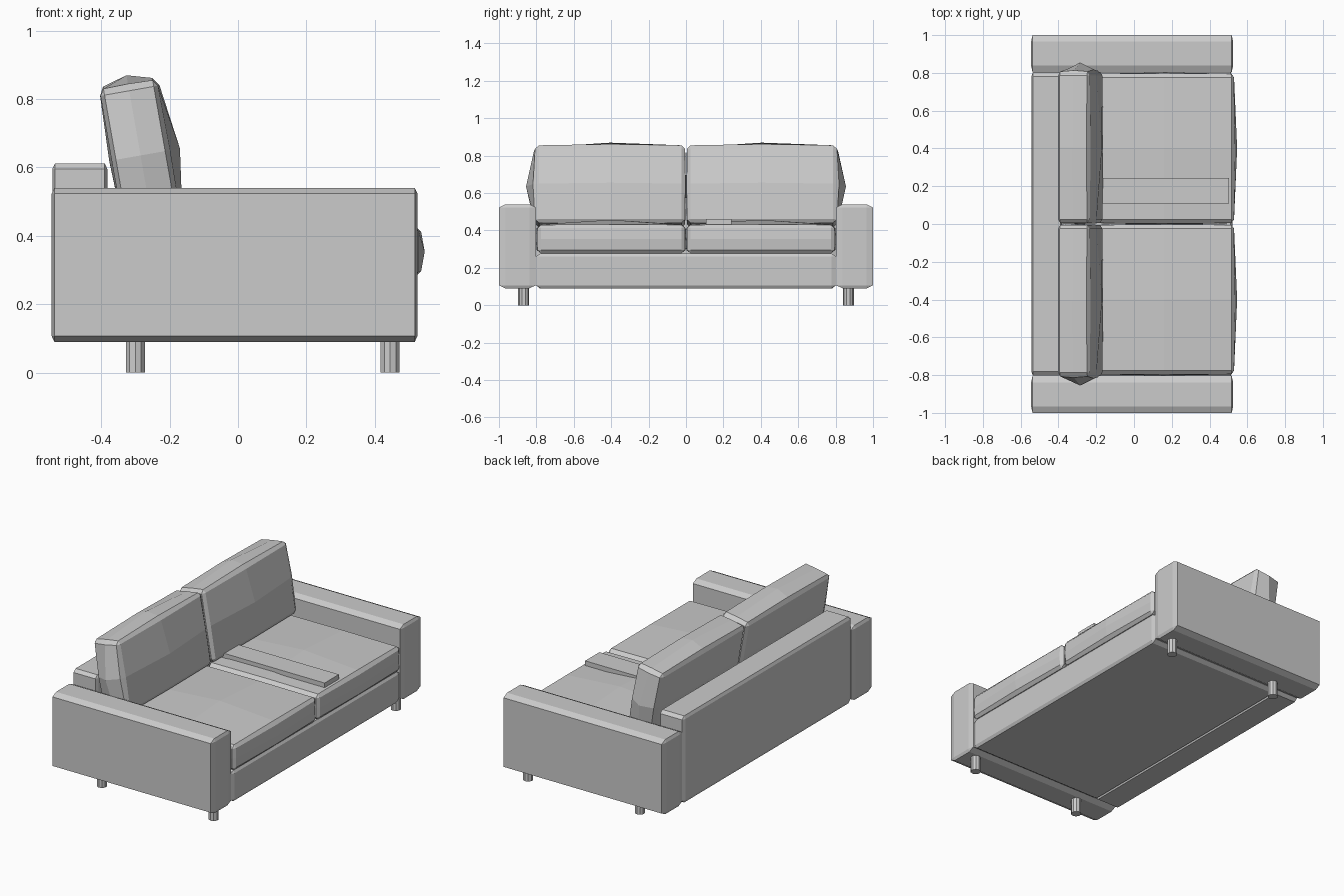
import bpy, bmesh, math
from mathutils import Vector, Matrix

if "Cube" in bpy.data.objects:
    bpy.data.objects.remove(bpy.data.objects["Cube"])


def finish(bm, name, loc, tilt=0.0):
    bmesh.ops.recalc_face_normals(bm, faces=bm.faces)
    bm.transform(Matrix.Translation(loc) @ Matrix.Rotation(tilt, 4, 'Y'))
    mesh = bpy.data.meshes.new(name)
    bm.to_mesh(mesh)
    bm.free()
    ob = bpy.data.objects.new(name, mesh)
    bpy.context.collection.objects.link(ob)
    return ob


def box_mesh(size, chamfer, split=False):
    """Box with a separate chamfer width per axis, optionally cut through its middle."""
    bm = bmesh.new()
    bmesh.ops.create_cube(bm, size=1)
    bm.transform(Matrix.Diagonal([s / c for s, c in zip(size, chamfer)] + [1]))
    if split:
        for n in ((1, 0, 0), (0, 1, 0), (0, 0, 1)):
            bmesh.ops.bisect_plane(bm, geom=bm.verts[:] + bm.edges[:] + bm.faces[:],
                                   plane_co=(0, 0, 0), plane_no=n)
    bm.normal_update()
    edges = [e for e in bm.edges if e.calc_face_angle(0) > 0.5]
    bmesh.ops.bevel(bm, geom=edges, offset=1, segments=1, affect='EDGES', clamp_overlap=False)
    bm.transform(Matrix.Diagonal(list(chamfer) + [1]))
    return bm


def box(name, lo, hi, chamfer):
    lo, hi = Vector(lo), Vector(hi)
    return finish(box_mesh(hi - lo, chamfer), name, (lo + hi) / 2)


def cushion(name, center, size, chamfer, bulge_lo, bulge_hi, tilt=0.0):
    """Chamfered box whose faces swell toward their middles."""
    bm = box_mesh(size, chamfer, split=True)
    for v in bm.verts:
        u = [2 * v.co[i] / size[i] for i in range(3)]
        for i in range(3):
            if abs(u[i]) > 0.99:
                j, k = (i + 1) % 3, (i + 2) % 3
                f = (1 - u[j] ** 2) * (1 - u[k] ** 2)
                v.co[i] += f * (bulge_hi[i] if u[i] > 0 else -bulge_lo[i])
    return finish(bm, name, center, tilt)


# Frame: base and low back rail
box("base", (-0.385, -0.802, 0.09), (0.522, 0.802, 0.277), (0.01, 0.025, 0.016))
box("back_rail", (-0.543, -0.802, 0.09), (-0.382, 0.802, 0.612), (0.008, 0.02, 0.017))

for s, side in ((-1, "right"), (1, "left")):
    # Arms
    ys = sorted((s * 0.803, s * 1.0))
    box(side + "_arm", (-0.545, ys[0], 0.09), (0.525, ys[1], 0.54), (0.008, 0.035, 0.017))

    # Seat cushions
    cushion(side + "_seat_cushion", (0.16, s * 0.4, 0.354), (0.736, 0.79, 0.152),
            (0.012, 0.02, 0.018), (0.01, 0.008, 0.005), (0.018, 0.008, 0.027))

    # Leaning back cushions, swelling most at the outer end
    lo_y, hi_y = (0.05, 0.005) if s < 0 else (0.005, 0.05)
    cushion(side + "_back_cushion", (-0.285, s * 0.405, 0.635), (0.17, 0.80, 0.42),
            (0.012, 0.02, 0.018), (0.008, lo_y, 0.01), (0.032, hi_y, 0.028),
            math.radians(-10))

    # Legs
    for x, end in ((-0.30, "rear"), (0.445, "front")):
        bm = bmesh.new()
        bmesh.ops.create_cone(bm, cap_ends=True, segments=10, radius1=0.029,
                              radius2=0.029, depth=0.1)
        finish(bm, f"{side}_{end}_leg", (x, s * 0.868, 0.05))

# Flat strip lying on one seat cushion
bm = bmesh.new()
bmesh.ops.create_cube(bm, size=1)
bm.transform(Matrix.Diagonal((0.70, 0.136, 0.028, 1)))
finish(bm, "seat_strip", (0.152, 0.176, 0.447))
